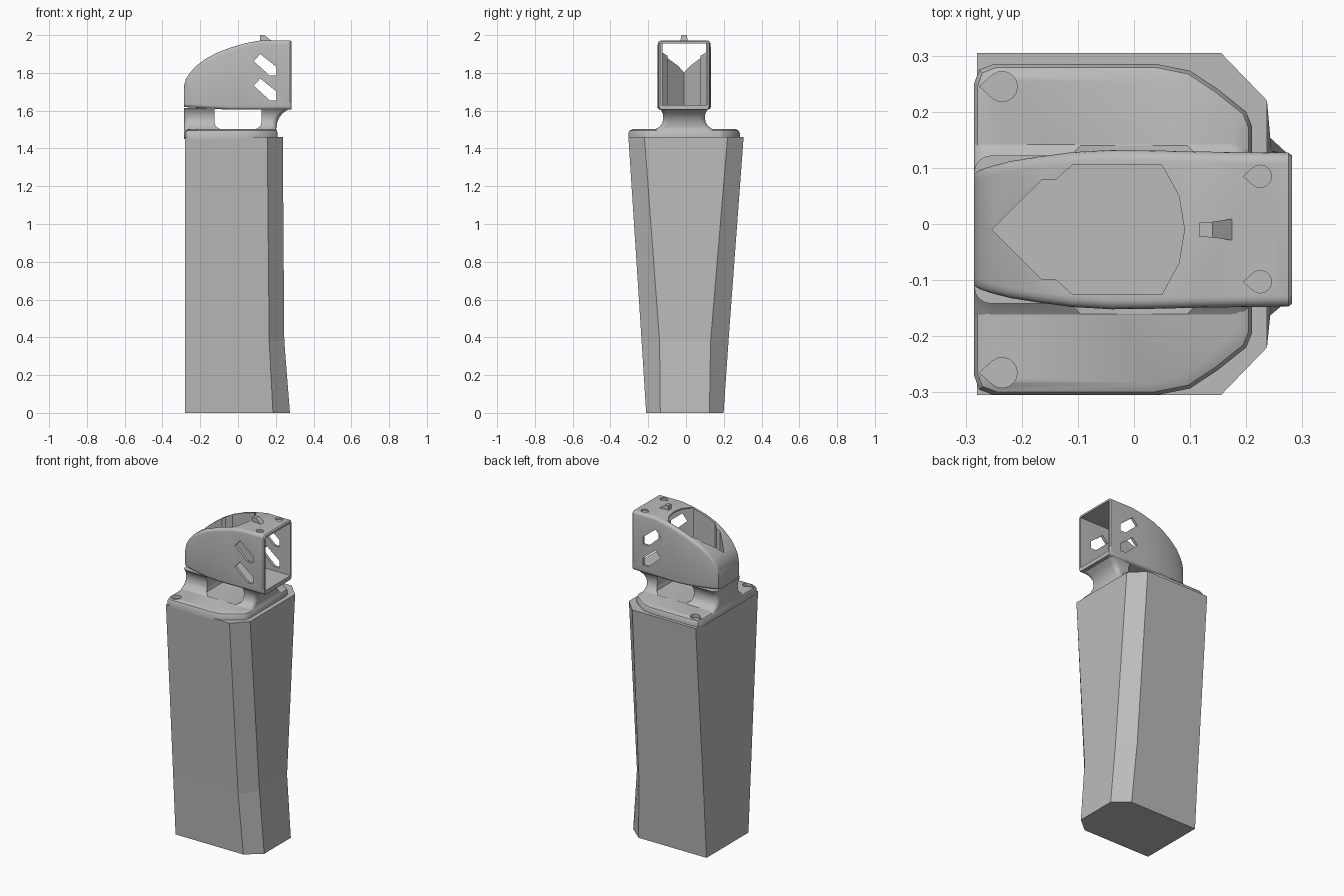
import bpy, bmesh, math

cube = bpy.data.objects.get("Cube")
if cube:
    bpy.data.objects.remove(cube)

GREY = (0.5, 0.5, 0.5, 1)
grey = bpy.data.materials.new("plain_grey")
grey.use_nodes = True
grey.diffuse_color = GREY
grey.node_tree.nodes["Principled BSDF"].inputs["Base Color"].default_value = GREY
CY = -0.01  # centre line of the upper parts


def loft(name, rings):
    """Skin a list of equal rings and cap both ends."""
    bm = bmesh.new()
    loops = [[bm.verts.new(p) for p in ring] for ring in rings]
    n = len(loops[0])
    for a, b in zip(loops, loops[1:]):
        for i in range(n):
            j = (i + 1) % n
            bm.faces.new((a[i], a[j], b[j], b[i]))
    bm.faces.new(loops[0])
    bm.faces.new(loops[-1])
    bmesh.ops.recalc_face_normals(bm, faces=bm.faces)
    mesh = bpy.data.meshes.new(name)
    bm.to_mesh(mesh)
    bm.free()
    mesh.materials.append(grey)
    obj = bpy.data.objects.new(name, mesh)
    bpy.context.collection.objects.link(obj)
    return obj


def prism_z(name, outline, z0, z1):
    return loft(name, [[(x, y, z) for x, y in outline] for z in (z0, z1)])


def prism_y(name, outline, y0, y1):
    return loft(name, [[(x, y, z) for x, z in outline] for y in (y0, y1)])


def rounded_rect(u0, u1, v0, v1, r, steps=4):
    pts = []
    corners = ((u1 - r, v1 - r), (u0 + r, v1 - r), (u0 + r, v0 + r), (u1 - r, v0 + r))
    for k, (u, v) in enumerate(corners):
        for s in range(steps + 1):
            a = math.pi / 2 * (k + s / steps)
            pts.append((u + r * math.cos(a), v + r * math.sin(a)))
    return pts


def teardrop(x, y, r):
    pts = [(x - 1.5 * r, y)]
    for i in range(13):
        a = math.radians(-130 + 260 * i / 12)
        pts.append((x + r * math.cos(a), y + r * math.sin(a)))
    return pts


def activate(obj):
    bpy.ops.object.select_all(action="DESELECT")
    obj.select_set(True)
    bpy.context.view_layer.objects.active = obj


def cut(obj, cutter):
    cutter.hide_render = True
    mod = obj.modifiers.new("cut", "BOOLEAN")
    mod.operation = "DIFFERENCE"
    mod.solver = "EXACT"
    mod.object = cutter
    activate(obj)
    bpy.ops.object.modifier_apply(modifier=mod.name)
    bpy.data.objects.remove(cutter)


def smooth(obj):
    activate(obj)
    bpy.ops.object.shade_smooth_by_angle(angle=math.radians(32))


# Tapered body: height, middle y, half width, front half width, chamfer x, front x
sections = [(0, -0.006, 0.205, 0.13, 0.185, 0.275),
            (0.38, -0.005, 0.23, 0.135, 0.165, 0.245),
            (1.46, 0, 0.305, 0.22, 0.155, 0.237)]
rings = []
for z, m, w, f, cx, fx in sections:
    rings.append([(x, m + y, z) for x, y in
                  ((-0.28, -w), (cx, -w), (fx, -f), (fx, f), (cx, w), (-0.28, w))])
loft("tapered_body", rings)

# Collar plate with a rounded upper rim
half = [(-0.285, 0.26), (-0.276, 0.285), (-0.25, 0.295), (0.04, 0.295),
        (0.1, 0.283), (0.15, 0.25), (0.2, 0.21), (0.21, 0.185)]
outline = half + [(x, -y) for x, y in reversed(half)]
rings = []
for z, d in ((1.45, 0), (1.482, 0), (1.494, 0.006), (1.502, 0.022)):
    rings.append([(-0.035 + (x + 0.035) * (1 - d / 0.25), CY + y * (1 - d / 0.295), z)
                  for x, y in outline])
collar = loft("collar_plate", rings)
for y in (0.245, -0.265):
    cut(collar, prism_z("hole_cutter", teardrop(-0.235, y, 0.027), 1.482, 1.55))
smooth(collar)

# Flared neck with a window through it
rings = []
for z, w, x1 in ((1.485, 0.175, 0.207), (1.503, 0.15, 0.202), (1.515, 0.13, 0.203),
                 (1.535, 0.115, 0.207), (1.56, 0.11, 0.216), (1.585, 0.113, 0.235),
                 (1.602, 0.122, 0.258), (1.615, 0.132, 0.272)):
    rings.append([(x, y, z) for x, y in rounded_rect(-0.285, x1, CY - w, CY + w, 0.03)])
neck = loft("flared_neck", rings)
window = [(-0.125, 1.7), (-0.125, 1.54), (-0.118, 1.517), (-0.095, 1.503),
          (0.095, 1.503), (0.118, 1.517), (0.125, 1.54), (0.125, 1.7)]
cut(neck, prism_y("window_cutter", window, -0.4, 0.4))
smooth(neck)

# Curved head: x, top height, half width
stations = [(-0.285, 1.735, 0.1), (-0.275, 1.77, 0.106), (-0.255, 1.8, 0.113),
            (-0.22, 1.838, 0.122), (-0.17, 1.875, 0.13), (-0.11, 1.907, 0.138),
            (-0.04, 1.934, 0.142), (0.04, 1.957, 0.141), (0.12, 1.972, 0.139),
            (0.275, 1.972, 0.137), (0.282, 1.966, 0.132)]
rings = []
for x, top, w in stations:
    low = 1.605 + max(0, -x - 0.05) * 0.06
    rings.append([(x, y, z) for y, z in rounded_rect(CY - w, CY + w, low, top, 0.018)])
head = loft("hollow_head", rings)

# Pointed well from above, then the open front chamber
edge = [(0.09, 0), (0.08, 0.06), (0.05, 0.115), (-0.11, 0.115),
        (-0.14, 0.088), (-0.165, 0.088), (-0.253, 0)]
well = edge + [(x, -y) for x, y in reversed(edge[1:-1])]
cut(head, prism_z("well_cutter", [(x, CY + y) for x, y in well], 1.63, 2.2))
chamber = [(0.04, 1.63), (0.4, 1.63), (0.4, 1.955), (0.04, 1.955)]
cut(head, prism_y("chamber_cutter", chamber, CY - 0.122, CY + 0.122))

# Slanted side slots and roof screw holes
for dz in (0, -0.13):
    slot = [(0.083, 1.862), (0.118, 1.9), (0.205, 1.83), (0.205, 1.785), (0.168, 1.785)]
    cut(head, prism_y("slot_cutter", [(x, z + dz) for x, z in slot], -0.4, 0.4))
for y in (0.085, -0.103):
    cut(head, prism_z("screw_cutter", teardrop(0.225, y, 0.02), 1.962, 2.1))
smooth(head)

# Small wedge catch on the roof
rings = []
for x, top, w in ((0.117, 2.0, 0.013), (0.14, 2.0, 0.014), (0.175, 1.972, 0.019)):
    rings.append([(x, CY + y, z) for y, z in
                  ((-w, 1.965), (w, 1.965), (w, top), (-w, top))])
loft("wedge_catch", rings)
